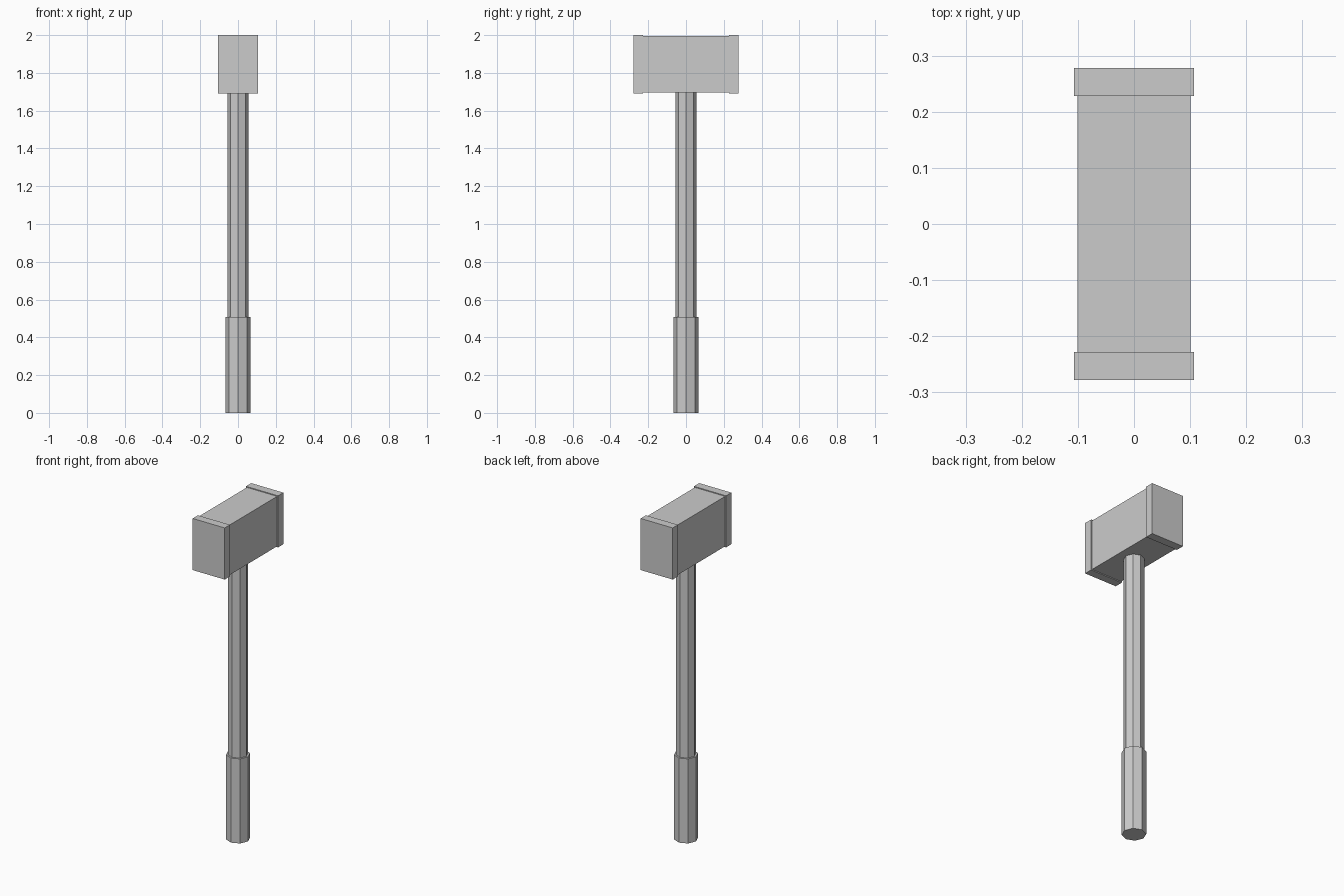
import bpy
import math

if "Cube" in bpy.data.objects:
    bpy.data.objects.remove(bpy.data.objects["Cube"])

grey = bpy.data.materials.new("plain_grey")
grey.diffuse_color = (0.6, 0.6, 0.6, 1)
grey.use_nodes = True
grey.node_tree.nodes["Principled BSDF"].inputs["Base Color"].default_value = grey.diffuse_color


def finish(name):
    obj = bpy.context.object
    obj.name = name
    obj.data.materials.append(grey)
    return obj


def box(name, size, center):
    bpy.ops.mesh.primitive_cube_add(size=1, location=center)
    obj = finish(name)
    obj.scale = size
    bpy.ops.object.transform_apply(location=False, rotation=False, scale=True)


def octagon_rod(name, radius, z0, z1):
    # corners lie on the x and y axes
    bpy.ops.mesh.primitive_cylinder_add(
        vertices=8, radius=radius, depth=z1 - z0, location=(0, 0, (z0 + z1) / 2))
    finish(name)


# Handle: thick grip below a thinner shaft
octagon_rod("grip", 0.066, 0.0, 0.508)
octagon_rod("shaft", 0.055, 0.508, 1.695)

# Head: central block with a slightly larger cap at each end
box("head_block", (0.201, 0.456, 0.30), (0, 0, 1.845))
for name, side in (("front_cap", -1), ("back_cap", 1)):
    box(name, (0.213, 0.05, 0.31), (0, side * 0.253, 1.845))
